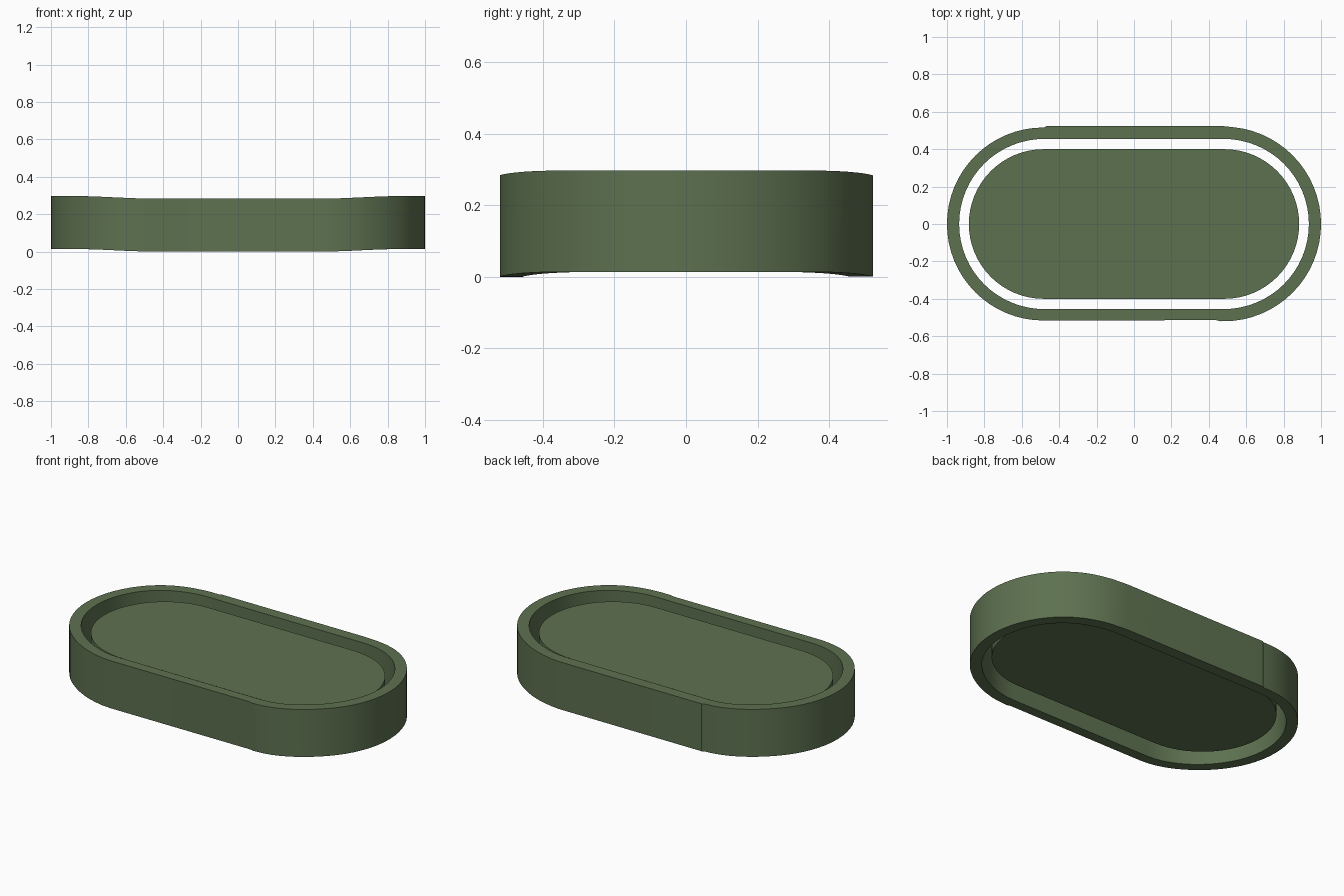
import bpy, bmesh, math

if "Cube" in bpy.data.objects:
    bpy.data.objects.remove(bpy.data.objects["Cube"])

green = bpy.data.materials.new("olive_green")
green.diffuse_color = (0.11, 0.165, 0.08, 1)
green.use_nodes = True
green.node_tree.nodes["Principled BSDF"].inputs["Base Color"].default_value = green.diffuse_color
SEG = 32


def arc(cx, r, side):
    """Half circle about (cx, 0), counter-clockwise; side is +1 right or -1 left."""
    start = -math.pi / 2 if side > 0 else math.pi / 2
    angles = [start + math.pi * i / SEG for i in range(SEG + 1)]
    return [(cx + r * math.cos(a), r * math.sin(a)) for a in angles]


def stadium(cx, r_right, r_left):
    return arc(cx, r_right, 1) + arc(-cx, r_left, -1)


def rise(x):
    """Gentle lift of the band towards both ends."""
    t = min(max((abs(x) - 0.44) / 0.44, 0), 1)
    return 0.014 * t * t * (3 - 2 * t)


def finish(name, bm):
    bmesh.ops.recalc_face_normals(bm, faces=bm.faces)
    mesh = bpy.data.meshes.new(name)
    bm.to_mesh(mesh)
    bm.free()
    mesh.materials.append(green)
    ob = bpy.data.objects.new(name, mesh)
    bpy.context.collection.objects.link(ob)
    bpy.ops.object.select_all(action='DESELECT')
    ob.select_set(True)
    bpy.context.view_layer.objects.active = ob
    bpy.ops.object.shade_smooth_by_angle(angle=math.radians(30))
    return ob


# Outer band: stadium ring with small steps where the straight walls meet the arcs
outer = stadium(0.48, 0.52, 0.516)
outer[0] = (0.46, -0.52)
outer[2 * SEG + 1] = (-0.48, -0.516)
outer = [(x - 0.004 if x < -0.48 else x, y) for x, y in outer]
inner = stadium(0.48, 0.455, 0.455)
outer.insert(SEG + 1, (-0.47, 0.523))
inner.insert(SEG + 1, (-0.47, 0.455))
outer[SEG] = (0.48, 0.523)
outer.append((0.44, -0.514))
inner.append((0.44, -0.455))

bm = bmesh.new()
loops = []
for pts, z in ((outer, 0.0), (outer, 0.283), (inner, 0.283), (inner, 0.0)):
    loops.append([bm.verts.new((x, y, z + rise(x))) for x, y in pts])
n = len(outer)
for k in range(4):
    a, b = loops[k], loops[(k + 1) % 4]
    for i in range(n):
        j = (i + 1) % n
        bm.faces.new((a[i], a[j], b[j], b[i]))
finish("outer_band", bm)

# Inner plate: solid stadium recessed inside the band
bm = bmesh.new()
base = bm.faces.new([bm.verts.new((x, y, 0.06)) for x, y in stadium(0.483, 0.4, 0.4)])
top = bmesh.ops.extrude_face_region(bm, geom=[base], use_keep_orig=True)
for v in top["geom"]:
    if isinstance(v, bmesh.types.BMVert):
        v.co.z = 0.252
finish("inner_plate", bm)
